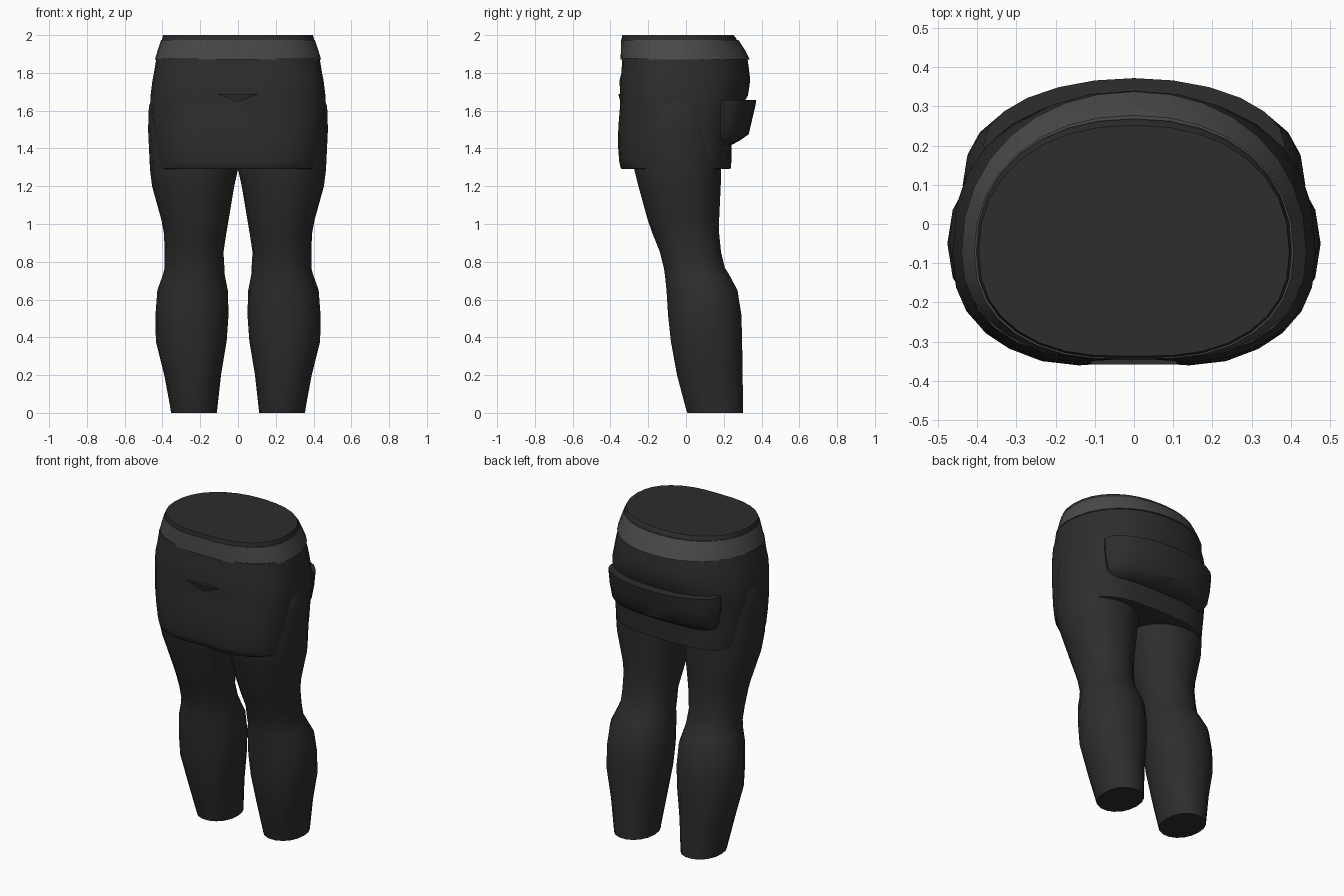
import bpy, bmesh, math

if "Cube" in bpy.data.objects:
    bpy.data.objects.remove(bpy.data.objects["Cube"])


def material(name, value):
    m = bpy.data.materials.new(name)
    m.diffuse_color = (value, value, value, 1)
    m.use_nodes = True
    m.node_tree.nodes["Principled BSDF"].inputs["Base Color"].default_value = m.diffuse_color
    return m


CLOTH = material("dark cloth", 0.026)
BAND = material("grey waistband", 0.068)


def finish(bm, name, mat, angle=40):
    bmesh.ops.recalc_face_normals(bm, faces=bm.faces)
    me = bpy.data.meshes.new(name)
    bm.to_mesh(me)
    bm.free()
    me.materials.append(mat)
    ob = bpy.data.objects.new(name, me)
    bpy.context.collection.objects.link(ob)
    bpy.ops.object.select_all(action='DESELECT')
    ob.select_set(True)
    bpy.context.view_layer.objects.active = ob
    bpy.ops.object.shade_smooth_by_angle(angle=math.radians(angle))
    return ob


def spow(v, e):
    return math.copysign(abs(v) ** e, v)


def loft(name, rings, mat, n=24, cy=None, pf=2.0, dent=0.0):
    """Stack rings of (z, x0, x1, y_front, y_back, back power) into a closed body."""
    bm = bmesh.new()
    loops = []
    for z, x0, x1, y0, y1, pb in rings:
        cx, rx = (x0 + x1) / 2, (x1 - x0) / 2
        mid = (y0 + y1) / 2 if cy is None else cy
        loop = []
        for i in range(n):
            a = 2 * math.pi * i / n
            c, s = math.cos(a), math.sin(a)
            p = pb if s > 0 else pf
            x = cx + rx * spow(c, 2 / p)
            y = mid + (y1 - mid if s > 0 else mid - y0) * spow(s, 2 / p)
            if s < 0:
                y += dent * max(0, 1 - abs(x) / 0.2)
            loop.append(bm.verts.new((x, y, z)))
        loops.append(loop)
    for a, b in zip(loops, loops[1:]):
        for i in range(n):
            j = (i + 1) % n
            bm.faces.new((a[i], a[j], b[j], b[i]))
    bm.faces.new(loops[0])
    bm.faces.new(loops[-1])
    return finish(bm, name, mat)


# Legs: ankle to hip, mirrored
leg = [(0.0, .11, .355, .005, .305), (0.02, .11, .357, -.002, .305),
       (0.2, .09, .39, -.05, .302), (0.38, .06, .435, -.083, .30),
       (0.52, .05, .437, -.098, .296), (0.65, .054, .427, -.106, .275),
       (0.73, .07, .398, -.114, .232), (0.77, .072, .388, -.12, .207),
       (0.85, .077, .388, -.14, .188), (0.95, .062, .392, -.18, .178),
       (1.02, .05, .405, -.205, .178), (1.2, .02, .455, -.255, .187),
       (1.29, .0, .466, -.278, .19), (1.5, .0, .476, -.29, .19),
       (1.62, .02, .472, -.26, .17), (1.68, .05, .452, -.2, .13)]
for side, label in ((1, "right_leg"), (-1, "left_leg")):
    rows = [(z, min(side * a, side * b), max(side * a, side * b), f, k, 2.1)
            for z, a, b, f, k in leg]
    loft(label, rows, CLOTH, n=18, pf=2.1)

# Hip covering with a short hem
hips = [(1.29, .42, -.352, .225, 3.2), (1.295, .428, -.358, .238, 3.2),
        (1.33, .437, -.366, .24, 3.2), (1.42, .447, -.373, .242, 3.2),
        (1.52, .457, -.37, .255, 3.0), (1.61, .462, -.362, .285, 2.7),
        (1.68, .463, -.36, .328, 2.4), (1.76, .453, -.364, .34, 2.2),
        (1.80, .445, -.354, .336, 2.2), (1.88, .432, -.35, .325, 2.1)]
loft("hip_cover", [(z, -x, x, f, k, p) for z, x, f, k, p in hips],
     CLOTH, n=28, cy=-.07, pf=2.6, dent=.022)

# Flared waistband and the dark cap inside it
loft("waistband", [(1.87, -.44, .44, -.354, .338, 2.1),
                   (1.925, -.424, .424, -.353, .31, 2.1),
                   (1.975, -.407, .407, -.351, .277, 2.15)],
     BAND, n=32, cy=-.07, pf=2.35, dent=.008)
loft("waist_cap", [(1.95, -.402, .402, -.347, .27, 2.2),
                   (1.98, -.402, .402, -.347, .268, 2.2),
                   (2.0, -.396, .396, -.343, .252, 2.2)],
     CLOTH, n=32, cy=-.07, pf=2.35, dent=.006)

# Sagging fold across the back
loft("back_fold", [(1.42, -.30, .30, .1, .245, 2.0),
                   (1.445, -.345, .345, .1, .29, 2.0),
                   (1.475, -.365, .365, .1, .332, 2.0),
                   (1.56, -.38, .38, .1, .352, 2.0),
                   (1.63, -.385, .385, .1, .368, 2.0),
                   (1.657, -.385, .385, .1, .372, 2.0)],
     CLOTH, n=24, cy=.2)

# Small triangular crease at the front
bm = bmesh.new()
front = [bm.verts.new(p) for p in ((-.11, -.358, 1.688), (.11, -.358, 1.688), (0, -.347, 1.645))]
back = [bm.verts.new((v.co.x, -.30, v.co.z)) for v in front]
bm.faces.new(front)
bm.faces.new(back)
for i in range(3):
    j = (i + 1) % 3
    bm.faces.new((front[i], front[j], back[j], back[i]))
finish(bm, "front_crease", CLOTH)
